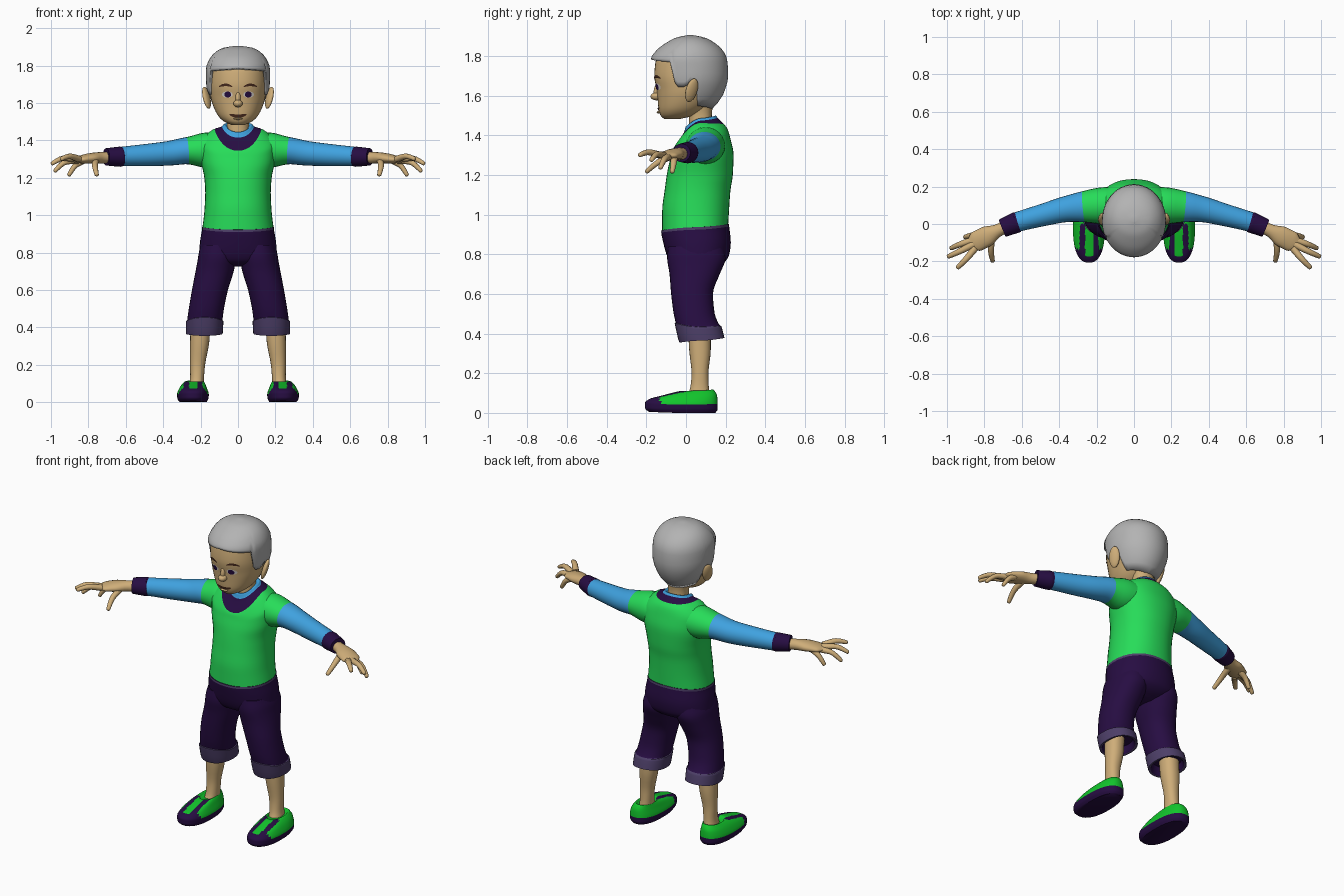
import bpy, bmesh, math
from mathutils import Vector

cube = bpy.data.objects.get("Cube")
if cube:
    bpy.data.objects.remove(cube, do_unlink=True)


def material(name, *rgb):
    m = bpy.data.materials.new(name)
    m.use_nodes = True
    m.diffuse_color = (*rgb, 1)
    m.node_tree.nodes["Principled BSDF"].inputs["Base Color"].default_value = (*rgb, 1)
    return m


SKIN = material("skin", .62, .42, .19)
GREEN = material("shirt green", .02, .72, .1)
BLUE = material("sleeve blue", .05, .36, .74)
PURPLE = material("dark purple", .02, .004, .055)
LILAC = material("dull lilac", .075, .05, .14)
HAIR = material("hair grey", .45, .45, .45)
SHOE = material("shoe green", .006, .56, .025)
BROWN = material("dark brown", .06, .022, .012)
WHITE = material("eye white", .7, .66, .6)


def smooth(rows, n=4):
    """Monotone smooth curve through rows; returns (source segment, row) pairs."""
    cols = []
    for v in zip(*rows):
        d = [b - a for a, b in zip(v, v[1:])]
        m = [d[0]] + [2 * a * b / (a + b) if a * b > 0 else 0 for a, b in zip(d, d[1:])] + [d[-1]]
        col = []
        for i in range(len(d)):
            for k in range(n):
                t = k / n
                col.append(v[i] + t * m[i] + t * t * (3 * d[i] - 2 * m[i] - m[i + 1])
                           + t ** 3 * (m[i] + m[i + 1] - 2 * d[i]))
        cols.append(col + [v[-1]])
    return [(i // n, r) for i, r in enumerate(zip(*cols))]


def make(name, rings, mats, rule=None, mirror=1, caps=(True, True)):
    """Skin a list of (segment, points) rings; rule(centre, segment) picks the material."""
    me = bpy.data.meshes.new(name)
    bm = bmesh.new()
    vs = [[bm.verts.new((p[0] * mirror, p[1], p[2])) for p in pts] for _, pts in rings]
    n = len(vs[0])
    for (seg, _), a, b in zip(rings, vs, vs[1:]):
        for k in range(n):
            f = bm.faces.new((a[k], a[(k + 1) % n], b[(k + 1) % n], b[k]))
            if rule:
                c = f.calc_center_median()
                f.material_index = rule(Vector((c.x * mirror, c.y, c.z)), seg)
    for use, loop, seg in ((caps[0], vs[0], 0), (caps[1], vs[-1], rings[-1][0])):
        if use:
            f = bm.faces.new(loop)
            f.material_index = rule(f.calc_center_median(), seg) if rule else 0
    bmesh.ops.recalc_face_normals(bm, faces=bm.faces)
    bm.to_mesh(me)
    bm.free()
    for m in mats:
        me.materials.append(m)
    ob = bpy.data.objects.new(name, me)
    bpy.context.collection.objects.link(ob)
    bpy.ops.object.select_all(action='DESELECT')
    ob.select_set(True)
    bpy.context.view_layer.objects.active = ob
    bpy.ops.object.shade_smooth_by_angle(angle=math.radians(55))
    return ob


def power(v, e):
    return math.copysign(abs(v) ** (2 / e), v)


def outline(row, n, e):
    cx, hw, yf, yb, zf, zs, zb = row
    pts = []
    for k in range(n):
        c, s = math.cos(math.tau * k / n), math.sin(math.tau * k / n)
        z = zs + (zf - zs) * max(0, -s) ** 1.5 + (zb - zs) * max(0, s) ** 1.5
        pts.append((cx + hw * power(c, e), (yf + yb) / 2 + power(s, e) * (yb - yf) / 2, z))
    return pts


def flat(z, hw, yf, yb, cx=0):
    return (cx, hw, yf, yb, z, z, z)


def loft(name, rows, mats, rule=None, n=32, e=2.2, mirror=1):
    return make(name, [(i, outline(r, n, e)) for i, r in smooth(rows)], mats, rule, mirror)


def tube(name, rows, mats, rule=None, n=16, mirror=1):
    """Rows are x, y, z, horizontal radius, vertical radius."""
    path = smooth(rows)
    rings = []
    for j, (i, r) in enumerate(path):
        t = Vector(path[min(j + 1, len(path) - 1)][1][:3]) - Vector(path[max(j - 1, 0)][1][:3])
        side = t.cross(Vector((0, 0, 1))).normalized()
        up = side.cross(t).normalized()
        rings.append((i, [Vector(r[:3]) + side * r[3] * math.cos(math.tau * k / n)
                          + up * r[4] * math.sin(math.tau * k / n) for k in range(n)]))
    return make(name, rings, mats, rule, mirror)


def table(pairs, x):
    for (a, u), (b, v) in zip(pairs, pairs[1:]):
        if x <= b:
            return u + (v - u) * max(0, x - a) / (b - a)
    return pairs[-1][1]


# Shirt body with V collar and inner blue neckband
loft("shirt", [
    (0, .19, -.12, .213, .92, .935, .952), flat(1.02, .18, -.12, .217), flat(1.12, .175, -.108, .224),
    flat(1.2, .18, -.097, .236), (0, .2, -.085, .24, 1.26, 1.3, 1.3), (0, .205, -.07, .225, 1.31, 1.38, 1.38),
    (0, .165, -.063, .208, 1.335, 1.435, 1.435), (0, .125, -.058, .19, 1.345, 1.462, 1.458),
    (0, .086, -.01, .16, 1.415, 1.475, 1.488), (0, .074, 0, .15, 1.445, 1.487, 1.5),
    (0, .06, .02, .14, 1.44, 1.48, 1.49)],
    [GREEN, PURPLE, BLUE], lambda c, i: 0 if i < 7 else 1 if i < 8 else 2, n=40)
loft("neck", [flat(1.42, .06, .015, .135), flat(1.5, .058, .015, .13), flat(1.57, .07, 0, .14)], [SKIN])

# Trousers
loft("trouser_hips", [
    flat(.725, .06, 0, .12), flat(.75, .16, -.07, .18), flat(.79, .208, -.095, .215),
    flat(.86, .203, -.115, .226), (0, .192, -.125, .218, .91, .924, .94),
    (0, .192, -.124, .217, .922, .937, .953)], [PURPLE, LILAC], lambda c, i: int(i == 4))

# Head surface, as rows of height, half width, front, back
HEAD = [(1.483, .035, -.11, -.03), (1.5, .073, -.128, .04), (1.53, .105, -.138, .09), (1.58, .131, -.143, .14),
        (1.63, .146, -.148, .17), (1.7, .153, -.16, .185), (1.78, .15, -.152, .18), (1.84, .11, -.1, .14)]
CAP = [(1.52, .09, -.1, .12), (1.6, .142, -.15, .185), (1.7, .17, -.168, .213), (1.78, .171, -.178, .208),
       (1.83, .155, -.148, .185), (1.87, .123, -.095, .14), (1.895, .078, -.045, .09), (1.906, .012, .01, .035)]
loft("head", [flat(*r) for r in HEAD], [SKIN], n=40, e=2.15)


def hull(rows, z):
    dense = [r for _, r in smooth(rows)]
    return [table([(r[0], r[k]) for r in dense], z) for k in (1, 2, 3)]


def face_y(x, z):
    hw, yf, yb = hull(HEAD, z)
    return (yf + yb) / 2 - (yb - yf) / 2 * max(0, 1 - abs(x / hw) ** 2.15) ** (1 / 2.15)


# Hair cap: high over the forehead, sideburns, low at the nape
RIM = [(0, 1.785), (60, 1.77), (66, 1.645), (84, 1.645), (88, 1.68), (98, 1.66), (108, 1.55), (180, 1.53)]
rings = []
for j in range(17):
    pts = []
    for k in range(72):
        a = math.tau * k / 72
        rim = table(RIM, math.degrees(math.acos(max(-1, min(1, -math.sin(a))))))
        z = rim + (1.906 - rim) * math.sin(j / 16 * math.pi / 2)
        hw, yf, yb = hull(CAP, z)
        pts.append((hw * math.cos(a), (yf + yb) / 2 + (yb - yf) / 2 * math.sin(a), z))
    rings.append((j, pts))
hair = make("hair", rings, [HAIR], caps=(False, True))
mod = hair.modifiers.new("thickness", 'SOLIDIFY')
mod.thickness, mod.offset = .02, -1


def ball(name, loc, size, mat, tilt=(0, 0, 0)):
    bpy.ops.mesh.primitive_uv_sphere_add(segments=20, ring_count=12, location=loc, rotation=tilt)
    ob = bpy.context.object
    ob.name, ob.scale = name, size
    ob.data.materials.append(mat)
    bpy.ops.object.shade_smooth()


def patch(name, cx, cz, w, h, mat, lift, bend=0):
    """Thin oval lying on the face."""
    rings = []
    for s in (1, .66, .33, .02):
        pts = []
        for k in range(20):
            u, v = s * math.cos(math.tau * k / 20), s * math.sin(math.tau * k / 20)
            x, z = cx + w * u, cz + h * v + bend * u * u
            pts.append((x, face_y(x, z) - lift, z))
        rings.append((0, pts))
    make(name, rings, [mat], caps=(False, True))


ball("nose", (0, -.15, 1.597), (.025, .029, .02), SKIN)
ball("nose_bridge", (0, -.142, 1.63), (.015, .02, .04), SKIN, (-.2, 0, 0))
patch("mouth", 0, 1.53, .046, .009, BROWN, .004, .009)
ball("lower_lip", (0, -.136, 1.517), (.024, .012, .007), SKIN)

FINGERS = {"index": ((.85, -.13, 1.3), (.9, -.19, 1.315), (.945, -.235, 1.3)),
           "middle": ((.86, -.11, 1.298), (.93, -.145, 1.305), (.995, -.175, 1.275)),
           "ring": ((.855, -.085, 1.292), (.92, -.105, 1.285), (.98, -.13, 1.235)),
           "little": ((.83, -.06, 1.29), (.87, -.062, 1.265), (.905, -.07, 1.213)),
           "thumb": ((.76, -.07, 1.295), (.765, -.14, 1.265), (.755, -.2, 1.215))}

for side, sx in (("left", 1), ("right", -1)):
    # Face and ears
    patch(side + "_eye", sx * .057, 1.645, .029, .017, WHITE, .003)
    patch(side + "_iris", sx * .055, 1.645, .018, .016, PURPLE, .006)
    patch(side + "_eyebrow", sx * .066, 1.697, .036, .007, BROWN, .005, -.01)
    ball(side + "_ear", (sx * .168, .028, 1.628), (.016, .032, .062), SKIN, (-.15, sx * .3, sx * .45))
    # Arm: short green sleeve, blue sleeve, dark cuff
    tube(side + "_arm", [
        (.08, .1, 1.35, .1, .09), (.17, .098, 1.348, .098, .094), (.27, .092, 1.345, .083, .073),
        (.36, .08, 1.332, .07, .066), (.48, .05, 1.322, .06, .06), (.62, .012, 1.314, .053, .052),
        (.63, .008, 1.313, .056, .054), (.705, -.023, 1.312, .049, .046)],
        [GREEN, BLUE, PURPLE], lambda c, i: 0 if i < 2 else 1 if i < 5 else 2, n=24, mirror=sx)
    # Hand
    tube(side + "_palm", [
        (.68, -.012, 1.308, .032, .03), (.73, -.036, 1.307, .035, .031), (.79, -.067, 1.304, .055, .028),
        (.84, -.092, 1.298, .055, .021), (.87, -.107, 1.296, .035, .012)], [SKIN], mirror=sx)
    for finger, (a, b, c) in FINGERS.items():
        end = tuple(q + (q - p) * .06 for p, q in zip(b, c))
        tube(f"{side}_{finger}_finger", [(*a, .019, .018), (*b, .016, .015), (*c, .011, .01), (*end, .003, .003)],
             [SKIN], n=10, mirror=sx)
    # Trouser leg with turned-up cuff
    loft(side + "_trouser_leg", [
        flat(.84, .09, -.09, .19, .105), flat(.78, .103, -.095, .2, .11), flat(.7, .102, -.083, .17, .125),
        flat(.6, .096, -.075, .136, .15), flat(.5, .094, -.062, .145, .169),
        (.178, .094, -.052, .172, .455, .435, .44), (.178, .1, -.057, .178, .453, .433, .438),
        (.18, .098, -.033, .194, .355, .365, .378), (.18, .085, -.022, .18, .357, .367, .38),
        (.18, .075, -.01, .16, .41, .41, .41)],
        [PURPLE, LILAC], lambda c, i: int(5 <= i < 8), mirror=sx)
    # Lower leg
    loft(side + "_shin", [flat(.43, .054, .01, .125, .2), flat(.32, .051, .016, .125, .205),
                          flat(.2, .04, .028, .113, .216), flat(.13, .037, .022, .115, .219),
                          flat(.07, .04, 0, .125, .225)], [SKIN], n=24, mirror=sx)

    # Shoe: dark sole, toe and lace strips, green sides and tongue
    def shoe_colour(c, i):
        dx = abs(c.x - .24)
        if i < 2 or c.y < -.175:
            return 0
        if c.y < -.01 and dx < .021:
            return 1
        return 0 if c.y < -.13 or (c.y < 0 and dx < .05) else 1

    loft(side + "_shoe", [
        (.24, .072, -.19, .148, .006, 0, 0), (.241, .083, -.207, .16, .025, .02, .02),
        (.241, .085, -.207, .16, .05, .042, .045), (.24, .074, -.185, .157, .07, .075, .085),
        (.236, .06, -.12, .148, .088, .1, .106), (.232, .048, -.03, .135, .11, .112, .118),
        (.23, .038, -.015, .122, .1, .1, .105)], [PURPLE, SHOE], shoe_colour, n=48, e=2.4, mirror=sx)
